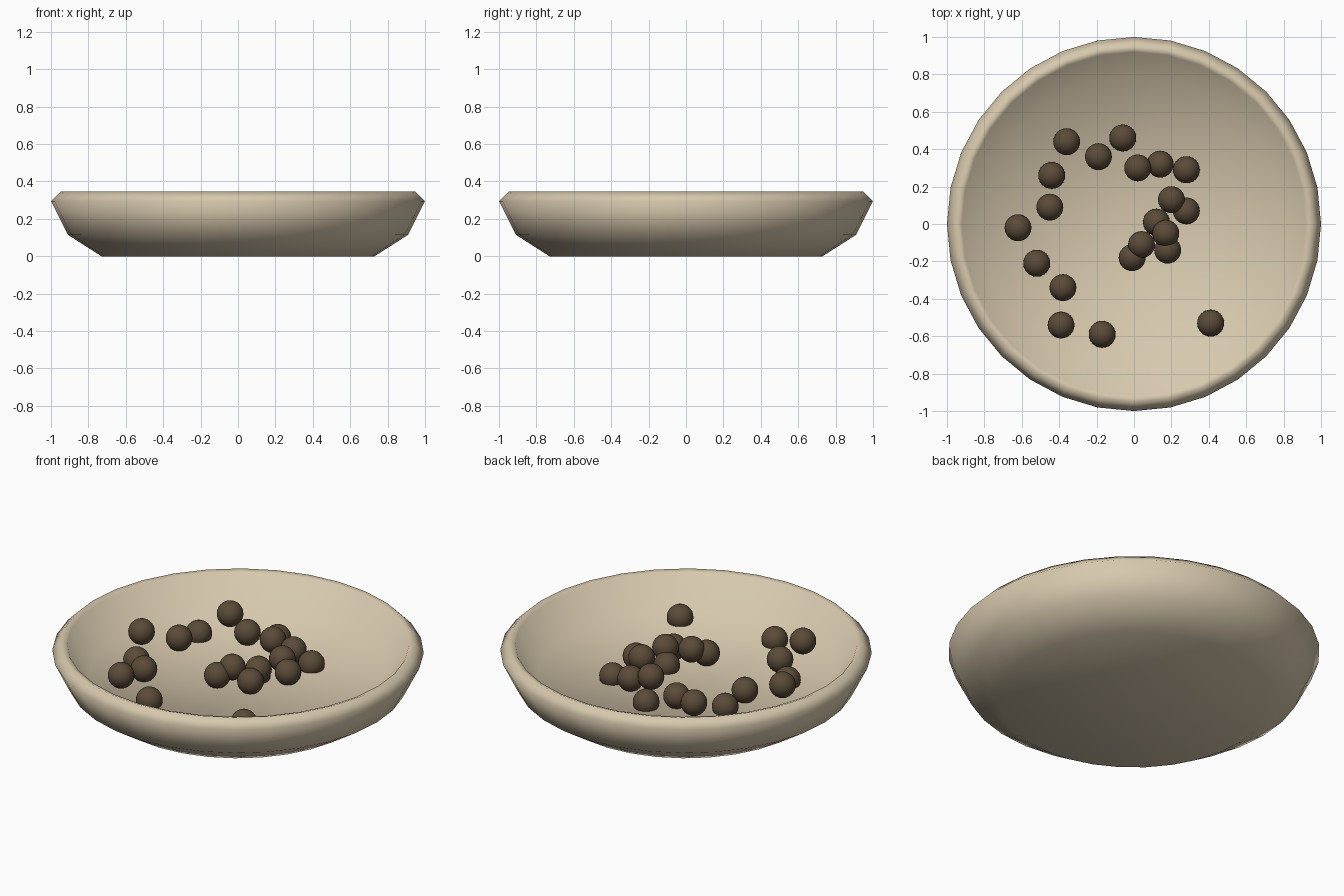
import bpy
import bmesh
import math

cube = bpy.data.objects.get("Cube")
if cube:
    bpy.data.objects.remove(cube, do_unlink=True)


def make_material(name, rgb):
    mat = bpy.data.materials.new(name)
    mat.use_nodes = True
    color = (*rgb, 1.0)
    mat.diffuse_color = color
    mat.node_tree.nodes["Principled BSDF"].inputs["Base Color"].default_value = color
    return mat


def add_object(name, bm, mat):
    mesh = bpy.data.meshes.new(name)
    bmesh.ops.recalc_face_normals(bm, faces=bm.faces)
    bm.to_mesh(mesh)
    bm.free()
    mesh.materials.append(mat)
    mesh.shade_smooth()
    obj = bpy.data.objects.new(name, mesh)
    bpy.context.collection.objects.link(obj)
    return obj


cream = make_material("cream ceramic", (0.68, 0.58, 0.42))
brown = make_material("dark brown", (0.105, 0.07, 0.04))

# Bowl: closed profile (radius, height) from underside over the rim to the floor
profile = [(0, 0), (0.73, 0), (0.91, 0.115), (1.0, 0.295), (0.95, 0.345),
           (0.92, 0.335), (0.8, 0.16), (0, 0.16)]
bm = bmesh.new()
verts = [bm.verts.new((r, 0, z)) for r, z in profile]
edges = [bm.edges.new(pair) for pair in zip(verts, verts[1:])]
bmesh.ops.spin(bm, geom=verts + edges, cent=(0, 0, 0), axis=(0, 0, 1),
               angle=math.tau, steps=32, use_merge=True)
bmesh.ops.remove_doubles(bm, verts=bm.verts, dist=0.0005)
add_object("bowl", bm, cream)

# Balls: three resting heights, each with its (x, y) spots
layers = {
    0.187: [(-0.06, 0.46), (-0.44, 0.26), (-0.52, -0.21), (-0.17, -0.59),
            (0.41, -0.53), (0.28, 0.29), (0.12, 0.01)],
    0.22: [(-0.19, 0.36), (-0.45, 0.09), (-0.38, -0.34), (0.14, 0.32),
           (0.28, 0.07), (0.18, -0.14), (-0.01, -0.18)],
    0.255: [(-0.36, 0.44), (-0.62, -0.02), (-0.39, -0.54), (0.02, 0.30),
            (0.20, 0.13), (0.17, -0.05), (0.04, -0.11)],
}
count = 0
for height, spots in layers.items():
    for x, y in spots:
        count += 1
        bm = bmesh.new()
        bmesh.ops.create_uvsphere(bm, u_segments=24, v_segments=14, radius=0.072)
        ball = add_object(f"ball_{count}", bm, brown)
        ball.location = (x, y, height)
